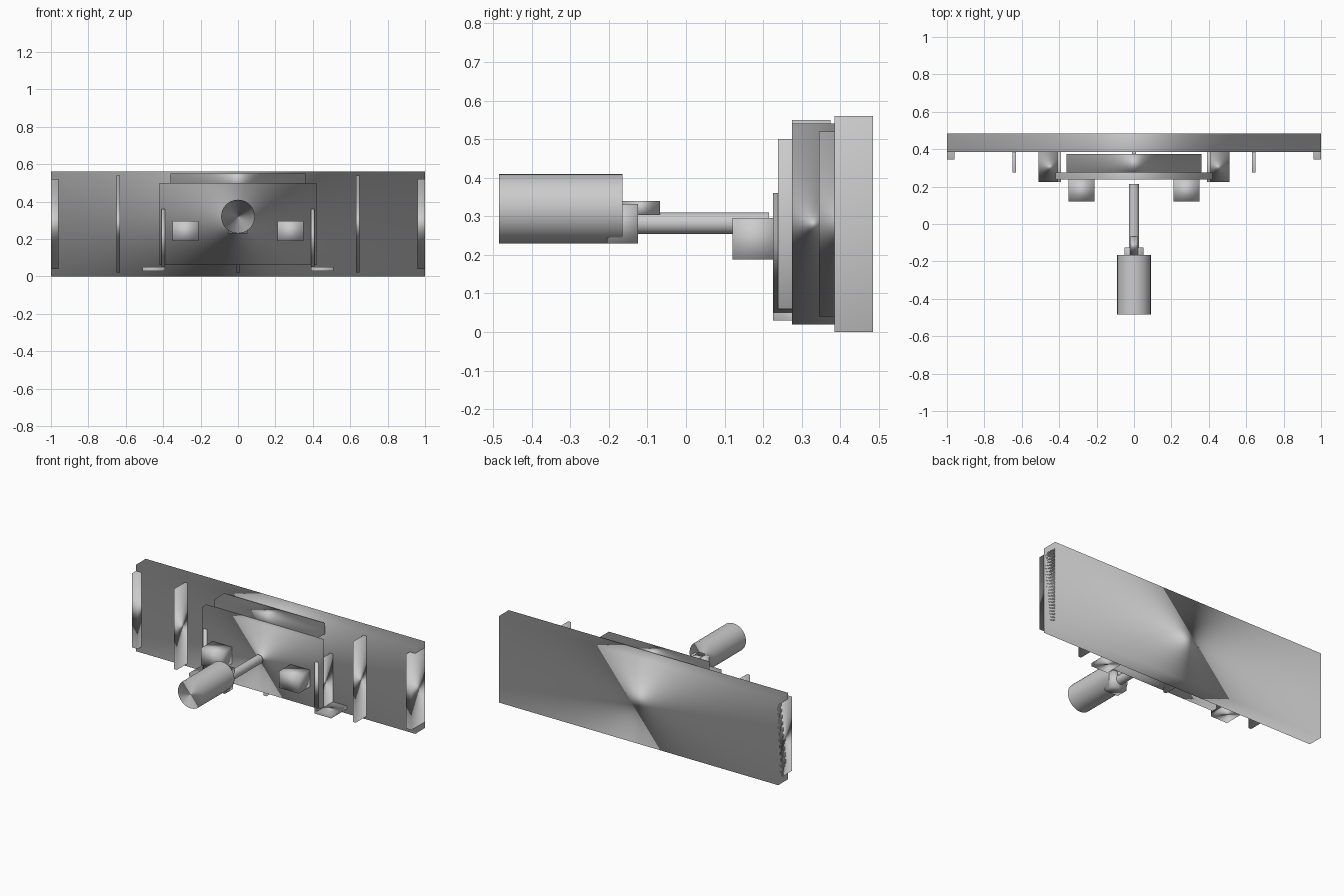
import bpy, math
from mathutils import Vector

if "Cube" in bpy.data.objects:
    bpy.data.objects.remove(bpy.data.objects["Cube"])


def soften(ob, keep=(1, 1, 1)):
    """Smooth shading with normals that point away from the part's centre."""
    me = ob.data
    for p in me.polygons:
        p.use_smooth = True
    normals = [Vector([c * k for c, k in zip(v.co, keep)]).normalized()
               for v in me.vertices]
    me.normals_split_custom_set_from_vertices(normals)


def box(name, x, y, z):
    """Box from (min, max) ranges on each axis."""
    centre = [(a + b) / 2 for a, b in (x, y, z)]
    bpy.ops.mesh.primitive_cube_add(size=1, location=centre)
    ob = bpy.context.object
    ob.name = name
    ob.scale = [b - a for a, b in (x, y, z)]
    bpy.ops.object.transform_apply(location=False, rotation=False, scale=True)
    soften(ob)


def pair(name, x, y, z):
    """Box on the right side and its mirror image on the left."""
    box(name + "_right", x, y, z)
    box(name + "_left", (-x[1], -x[0]), y, z)


def rod(name, radius, y, z, sides=32):
    """Cylinder lying along y, centred on x = 0."""
    bpy.ops.mesh.primitive_cylinder_add(
        vertices=sides, radius=radius, depth=y[1] - y[0],
        location=(0, (y[0] + y[1]) / 2, z), rotation=(math.pi / 2, 0, 0))
    ob = bpy.context.object
    ob.name = name
    bpy.ops.object.transform_apply(location=False, rotation=True, scale=False)
    soften(ob, keep=(1, 0, 1))


# Large back panel with end strips and upright ribs
box("back_panel", (-1, 1), (0.385, 0.485), (0, 0.56))
pair("end_strip", (0.96, 1.0), (0.345, 0.485), (0.04, 0.52))
pair("rib", (0.63, 0.65), (0.275, 0.385), (0.02, 0.54))
box("rib_centre", (-0.01, 0.01), (0.275, 0.385), (0.02, 0.54))

# Mounting plate, the bar behind its top edge and the two lugs
box("mount_plate", (-0.42, 0.42), (0.238, 0.275), (0.06, 0.50))
box("top_bar", (-0.36, 0.36), (0.275, 0.375), (0.48, 0.55))
pair("lug", (0.21, 0.35), (0.12, 0.24), (0.188, 0.295))

# Angle brackets: upright web and foot on each side
pair("bracket_web", (0.39, 0.41), (0.225, 0.385), (0.05, 0.36))
pair("bracket_foot", (0.39, 0.51), (0.225, 0.385), (0.03, 0.05))

# Shaft, drum, collar block and small top tab
rod("shaft", 0.028, (-0.165, 0.215), 0.282, 24)
rod("drum", 0.09, (-0.485, -0.165), 0.32)
box("collar", (-0.05, 0.05), (-0.205, -0.125), (0.23, 0.332))
box("top_tab", (-0.021, 0.021), (-0.165, -0.067), (0.305, 0.34))
